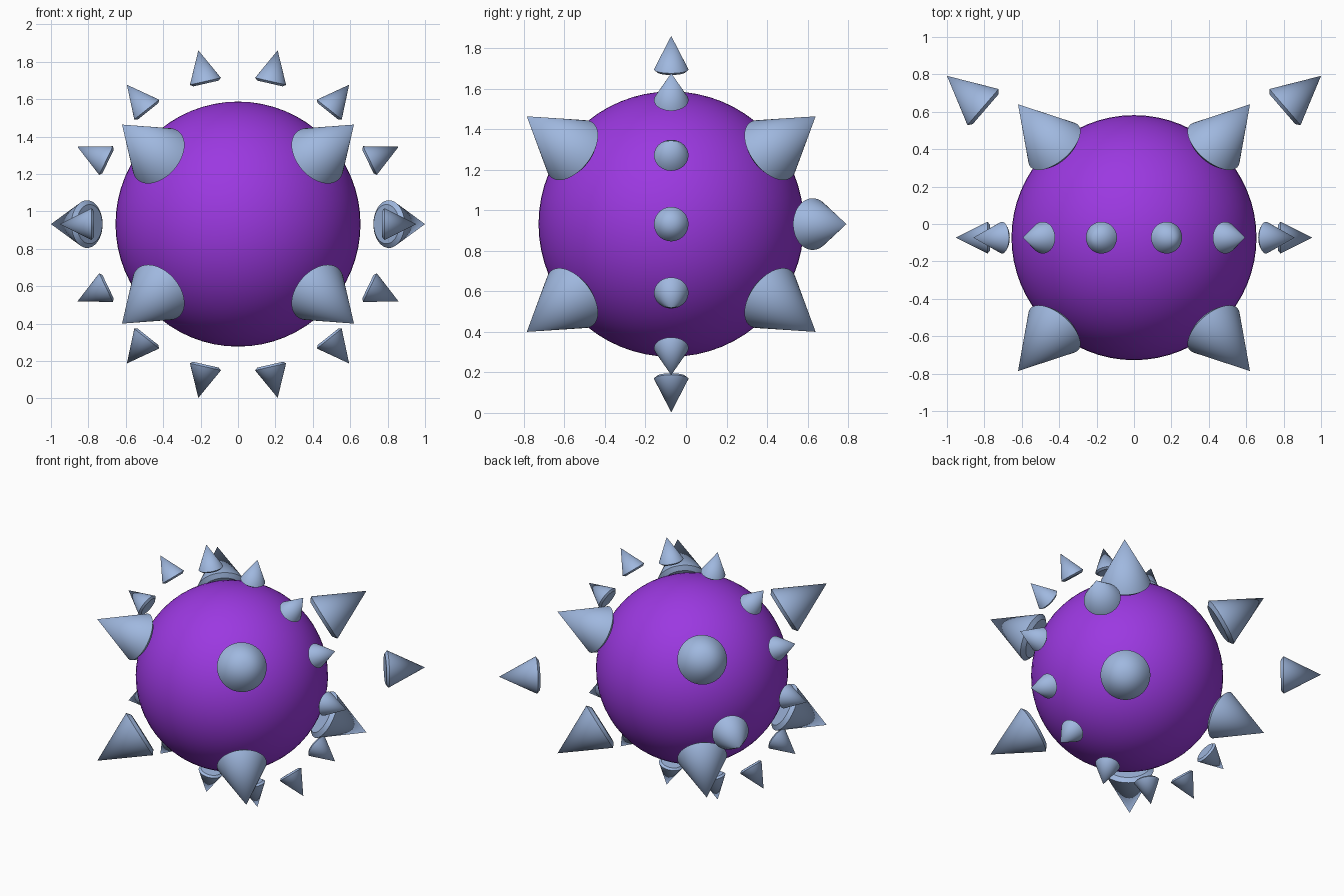
import bpy, bmesh, math
from mathutils import Vector

if "Cube" in bpy.data.objects:
    bpy.data.objects.remove(bpy.data.objects["Cube"])

CENTRE = Vector((0, -0.073, 0.932))


def material(name, rgb):
    m = bpy.data.materials.new(name)
    m.diffuse_color = (*rgb, 1)
    m.use_nodes = True
    m.node_tree.nodes["Principled BSDF"].inputs["Base Color"].default_value = m.diffuse_color
    return m


purple = material("purple", (0.33, 0.04, 0.75))
steel = material("steel_blue", (0.35, 0.48, 0.74))


def finish(obj, mat, angle):
    obj.data.materials.append(mat)
    bpy.ops.object.select_all(action='DESELECT')
    obj.select_set(True)
    bpy.context.view_layer.objects.active = obj
    bpy.ops.object.shade_smooth_by_angle(angle=math.radians(angle))


def spike(name, tip, size):
    """Cone with a chamfered base, pointing straight out from the body."""
    n = 48
    tip = Vector(tip)
    bm = bmesh.new()
    rings = []
    for r, z in ((0.070, 0.0), (0.085, 0.012)):
        rings.append([bm.verts.new((r * size * math.cos(2 * math.pi * i / n),
                                    r * size * math.sin(2 * math.pi * i / n),
                                    z * size)) for i in range(n)])
    top = bm.verts.new((0, 0, 0.182 * size))
    bm.faces.new(rings[0][::-1])
    for i in range(n):
        j = (i + 1) % n
        bm.faces.new((rings[0][i], rings[0][j], rings[1][j], rings[1][i]))
        bm.faces.new((rings[1][i], rings[1][j], top))
    me = bpy.data.meshes.new(name)
    bm.to_mesh(me)
    bm.free()
    obj = bpy.data.objects.new(name, me)
    bpy.context.collection.objects.link(obj)
    out = tip.normalized()
    obj.rotation_mode = 'QUATERNION'
    obj.rotation_quaternion = out.to_track_quat('Z', 'Y')
    obj.location = CENTRE + tip - out * 0.182 * size
    finish(obj, steel, 30)


# Round body
bpy.ops.mesh.primitive_uv_sphere_add(segments=64, ring_count=32, radius=0.655,
                                     location=CENTRE)
body = bpy.context.object
body.name = "body"
finish(body, purple, 60)

# Ring of small spikes around the middle
for k in range(14):
    a = 2 * math.pi * k / 14
    spike(f"ring_spike_{k + 1}", (0.953 * math.cos(a), 0, 0.953 * math.sin(a)), 1)

# Large spikes at the eight corners, medium pair at the back
for sx in (-1, 1):
    side = "left" if sx < 0 else "right"
    spike(f"back_spike_{side}", (sx * 1.0, 0.865, 0), 1.5)
    for sy in (-1, 1):
        for sz in (-1, 1):
            depth = "front" if sy < 0 else "back"
            level = "lower" if sz < 0 else "upper"
            spike(f"corner_spike_{depth}_{level}_{side}",
                  (sx * 0.62, sy * 0.713, sz * 0.532), 2)
